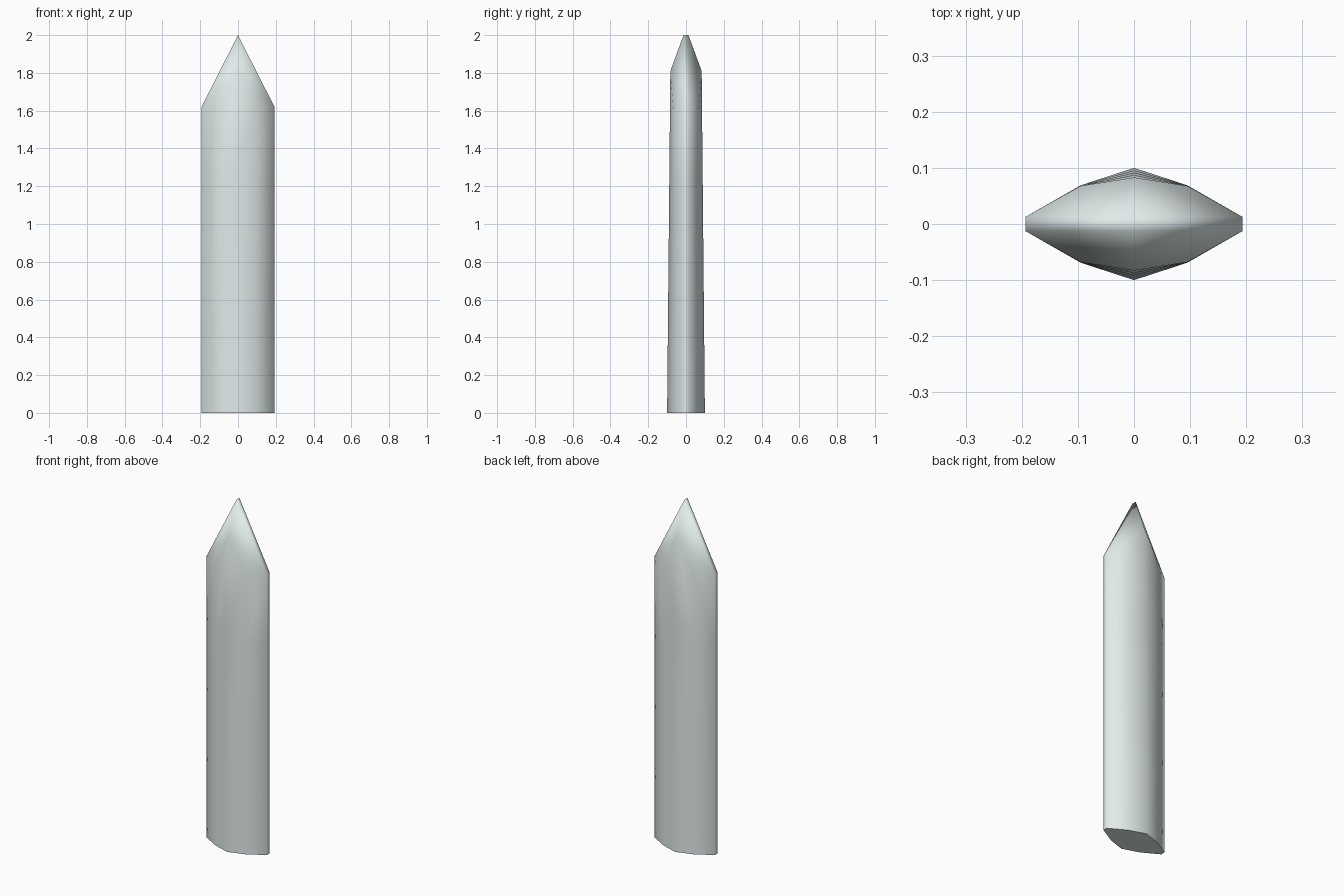
import bpy, bmesh

if "Cube" in bpy.data.objects:
    bpy.data.objects.remove(bpy.data.objects["Cube"])

# Cross-section columns of one face: x, y at base, y at top, height of top
COLUMNS = [(-0.193, 0.013, 0.013, 1.62),
           (-0.095, 0.069, 0.068, 1.62),
           (0.0, 0.10, 0.083, 1.81),
           (0.095, 0.069, 0.068, 1.62),
           (0.193, 0.013, 0.013, 1.62)]
LEVELS = 5

bm = bmesh.new()


def blade_side(sign):
    """Body panels and bevelled point for the front (-1) or back (+1)."""
    cols = []
    for x, y0, y1, top in COLUMNS:
        col = []
        for i in range(LEVELS):
            t = i / (LEVELS - 1)
            col.append(bm.verts.new((x, sign * (y0 + (y1 - y0) * t), top * t)))
        cols.append(col)
    tip = bm.verts.new((0, sign * 0.013, 2.0))
    for a, b in zip(cols, cols[1:]):
        for i in range(LEVELS - 1):
            bm.faces.new((a[i], b[i], b[i + 1], a[i + 1]))
    bm.faces.new((cols[0][-1], cols[1][-1], cols[2][-1], tip))
    bm.faces.new((cols[2][-1], cols[3][-1], cols[4][-1], tip))
    return cols, tip


front, tip_f = blade_side(-1)
back, tip_b = blade_side(1)

# Narrow cutting edge joining both sides, over the tip
for c in (0, -1):
    f, b = front[c] + [tip_f], back[c] + [tip_b]
    for i in range(LEVELS):
        bm.faces.new((f[i], b[i], b[i + 1], f[i + 1]))

# Flat base
bm.faces.new([c[0] for c in front] + [c[0] for c in reversed(back)])
bmesh.ops.recalc_face_normals(bm, faces=bm.faces)

mesh = bpy.data.meshes.new("blade")
bm.to_mesh(mesh)
bm.free()
blade = bpy.data.objects.new("blade", mesh)
bpy.context.collection.objects.link(blade)

# Pale steel
mat = bpy.data.materials.new("pale_steel")
mat.diffuse_color = (0.75, 0.83, 0.82, 1)
mat.use_nodes = True
mat.node_tree.nodes["Principled BSDF"].inputs["Base Color"].default_value = mat.diffuse_color
mesh.materials.append(mat)

# Soft shading with a sharp base
bpy.context.view_layer.objects.active = blade
blade.select_set(True)
bpy.ops.object.shade_smooth_by_angle(angle=1.4)
